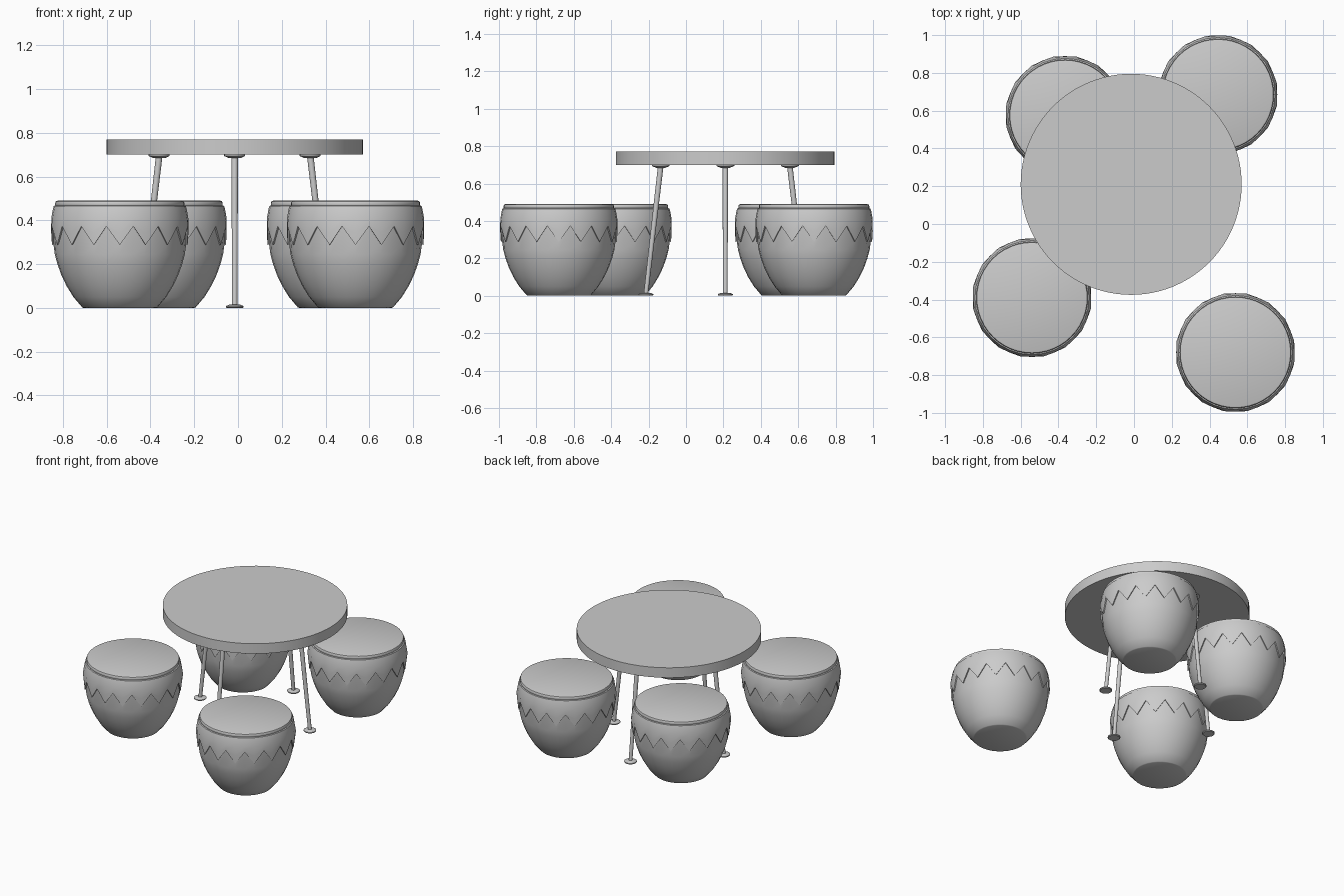
import bpy, bmesh, math
from mathutils import Vector

if "Cube" in bpy.data.objects:
    bpy.data.objects.remove(bpy.data.objects["Cube"])

TABLE = Vector((-0.015, 0.21, 0))


def finish(name, bm, loc, angle=35):
    bmesh.ops.recalc_face_normals(bm, faces=bm.faces)
    me = bpy.data.meshes.new(name)
    bm.to_mesh(me)
    bm.free()
    ob = bpy.data.objects.new(name, me)
    ob.location = loc
    bpy.context.collection.objects.link(ob)
    bpy.ops.object.select_all(action='DESELECT')
    ob.select_set(True)
    bpy.context.view_layer.objects.active = ob
    bpy.ops.object.shade_smooth_by_angle(angle=math.radians(angle))
    return ob


def lathe(bm, profile, n):
    """Each profile row is (r, z) or (r_even, z_even, r_odd, z_odd)."""
    rings = []
    for row in profile:
        row = row if len(row) == 4 else row * 2
        ring = []
        for i in range(n):
            r, z = row[:2] if i % 2 == 0 else row[2:]
            a = 2 * math.pi * i / n
            ring.append(bm.verts.new((r * math.cos(a), r * math.sin(a), z)))
        rings.append(ring)
    for a, b in zip(rings, rings[1:]):
        for i in range(n):
            j = (i + 1) % n
            bm.faces.new((a[i], a[j], b[j], b[i]))
    bm.faces.new(rings[0])
    bm.faces.new(rings[-1])


# Round table top
bm = bmesh.new()
lathe(bm, [(0.585, 0.70), (0.585, 0.77)], 96)
finish("table_top", bm, TABLE)

# Splayed legs, each with a mounting flange and a foot disc
for k, side in enumerate(("right", "back", "left", "front")):
    a = k * math.pi / 2
    d = Vector((math.cos(a), math.sin(a), 0))
    top, foot = d * 0.345, d * 0.425

    bm = bmesh.new()
    p0, p1 = foot + Vector((0, 0, 0.005)), top + Vector((0, 0, 0.695))
    res = bmesh.ops.create_cone(bm, cap_ends=True, segments=16, radius1=0.012,
                                radius2=0.015, depth=(p1 - p0).length)
    rot = Vector((0, 0, 1)).rotation_difference(p1 - p0).to_matrix()
    bmesh.ops.rotate(bm, verts=res["verts"], cent=(0, 0, 0), matrix=rot)
    bmesh.ops.translate(bm, verts=res["verts"], vec=(p0 + p1) / 2)
    finish(side + "_leg", bm, TABLE)

    bm = bmesh.new()
    lathe(bm, [(0.025, 0.684), (0.048, 0.694), (0.048, 0.701)], 24)
    finish(side + "_leg_flange", bm, TABLE + top)

    bm = bmesh.new()
    lathe(bm, [(0.036, 0), (0.04, 0.004), (0.04, 0.009), (0.025, 0.015)], 24)
    finish(side + "_foot", bm, TABLE + foot)

# Drum stools: tapered body with a raised zigzag band, and a cushion
BODY = [(0.165, 0), (0.172, 0.003), (0.212, 0.05), (0.243, 0.10), (0.267, 0.15),
        (0.285, 0.20), (0.297, 0.245), (0.303, 0.29, 0.308, 0.375),
        (0.310, 0.288, 0.317, 0.373), (0.3135, 0.345, 0.317, 0.385),
        (0.313, 0.41), (0.306, 0.45), (0.302, 0.465), (0.296, 0.468), (0.280, 0.466)]
CUSHION = [(0.285, 0.455), (0.295, 0.468), (0.295, 0.480), (0.292, 0.487),
           (0.284, 0.490)]
STOOLS = {"back_left": (-0.365, 0.575), "back_right": (0.445, 0.685),
          "front_left": (-0.54, -0.39), "front_right": (0.537, -0.68)}
for name, (x, y) in STOOLS.items():
    bm = bmesh.new()
    lathe(bm, BODY, 32)
    finish(name + "_stool_body", bm, (x, y, 0), 40)
    bm = bmesh.new()
    lathe(bm, CUSHION, 48)
    finish(name + "_stool_cushion", bm, (x, y, 0), 40)
